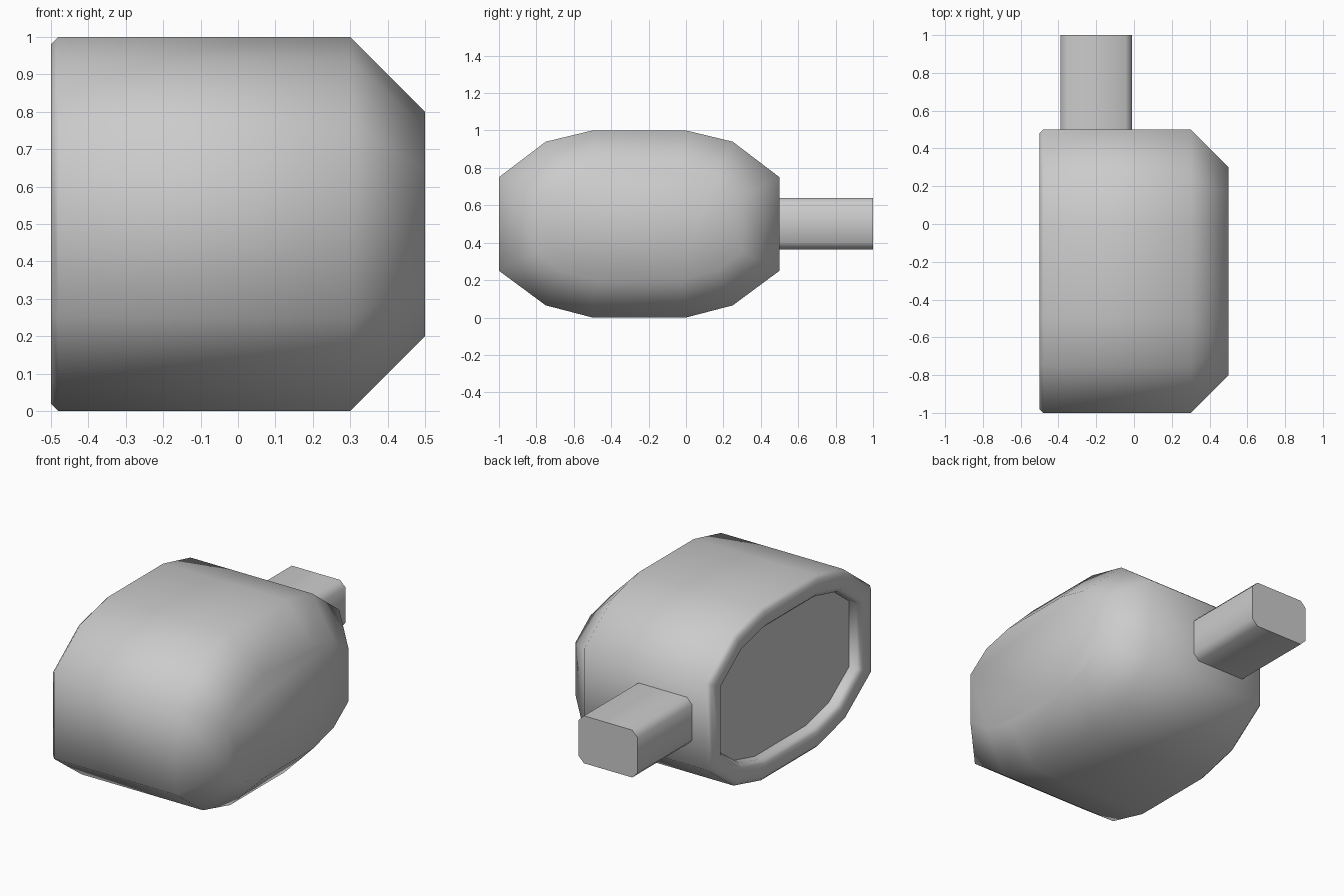
import bpy, math
from mathutils import Vector

if "Cube" in bpy.data.objects:
    bpy.data.objects.remove(bpy.data.objects["Cube"])

# Twelve-sided side profile of the body (y, z)
PROFILE = [(-1, .25), (-.75, .065), (-.5, 0), (0, 0), (.25, .065), (.5, .25),
           (.5, .75), (.25, .94), (0, 1), (-.5, 1), (-.75, .94), (-1, .75)]


def inset(points, d):
    """Offset a counter-clockwise outline inward by d."""
    out = []
    for i, p in enumerate(points):
        p = Vector(p)
        a = (p - Vector(points[i - 1])).normalized()
        b = (Vector(points[(i + 1) % len(points)]) - p).normalized()
        na, nb = Vector((-a.y, a.x)), Vector((-b.y, b.x))
        out.append(p + (na + nb) * d / (1 + na.dot(nb)))
    return out


def loft(name, rings):
    """Skin equal-length rings and cap both ends."""
    n = len(rings[0])
    verts = [v for r in rings for v in r]
    faces = [[k * n + i, k * n + (i + 1) % n, (k + 1) * n + (i + 1) % n, (k + 1) * n + i]
             for k in range(len(rings) - 1) for i in range(n)]
    faces += [list(range(n))[::-1], [(len(rings) - 1) * n + i for i in range(n)]]
    mesh = bpy.data.meshes.new(name)
    mesh.from_pydata(verts, [], faces)
    mesh.update()
    ob = bpy.data.objects.new(name, mesh)
    bpy.context.collection.objects.link(ob)
    bpy.ops.object.select_all(action='DESELECT')
    ob.select_set(True)
    bpy.context.view_layer.objects.active = ob
    bpy.ops.object.shade_smooth_by_angle(angle=math.radians(60))
    return ob


# Body: recessed face, rounded rim, straight shell, chamfered end (x, inset)
STEPS = [(-.43, .12), (-.48, .12), (-.5, .10), (-.5, .02), (-.48, 0), (.3, 0), (.5, .2)]
loft("body", [[(x, p[0], p[1]) for p in inset(PROFILE, d)] for x, d in STEPS])

# Pin: rectangular bar with chamfered corners
x0, x1, z0, z1, c = -.39, -.01, .365, .64, .035
bar = [(x0 + c, z0), (x0, z0 + c), (x0, z1 - c), (x0 + c, z1),
       (x1 - c, z1), (x1, z1 - c), (x1, z0 + c), (x1 - c, z0)]
loft("pin", [[(x, y, z) for x, z in bar] for y in (.5, 1)])
